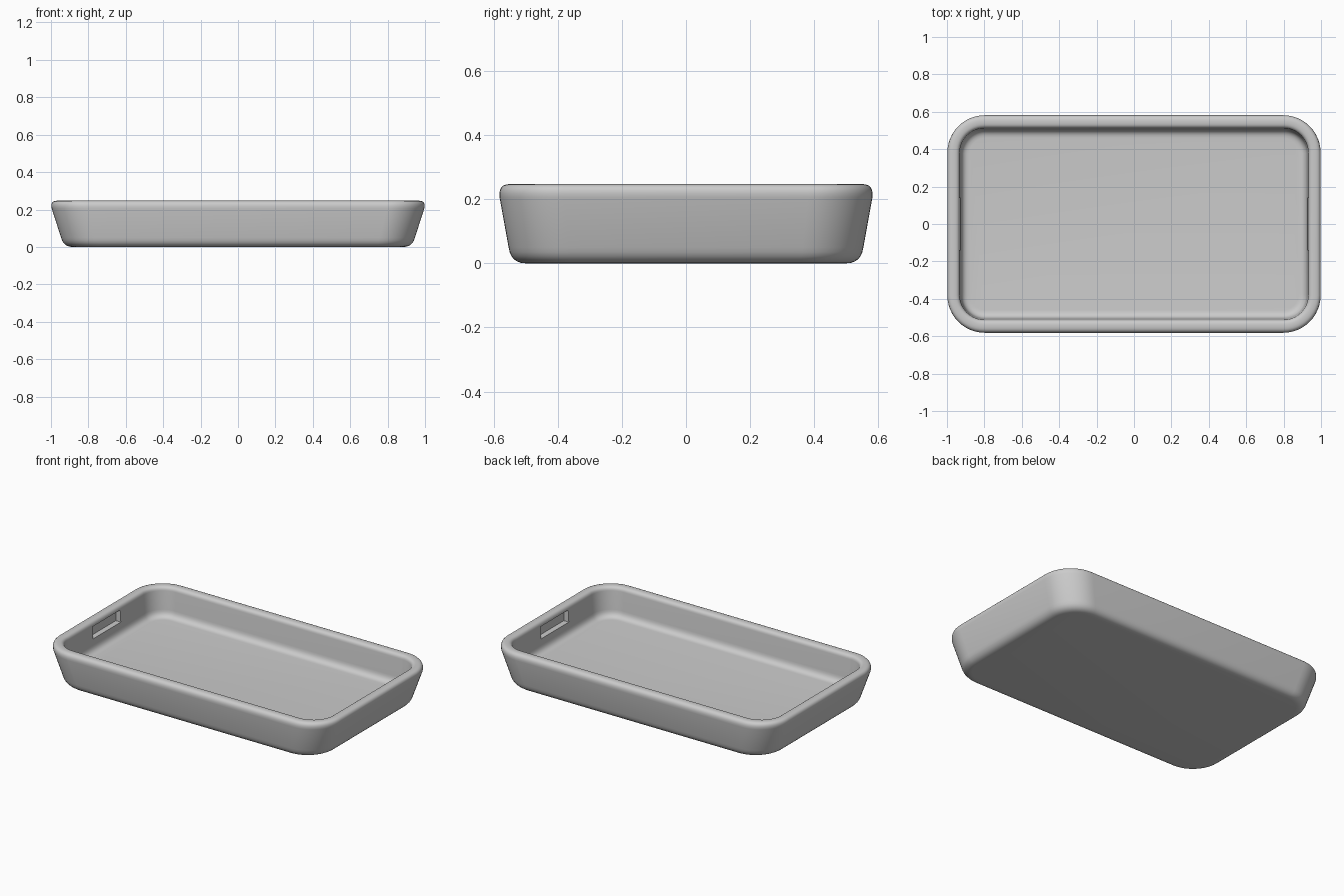
import bpy, bmesh
from math import sin, cos, pi, radians

if "Cube" in bpy.data.objects:
    bpy.data.objects.remove(bpy.data.objects["Cube"])

CORNER_STEPS = 12


def rounded_rect(hx, hy, r, z):
    """Points of a rounded rectangle, counter-clockwise."""
    pts = []
    for i, (sx, sy) in enumerate([(1, 1), (-1, 1), (-1, -1), (1, -1)]):
        for k in range(CORNER_STEPS + 1):
            a = (i + k / CORNER_STEPS) * pi / 2
            pts.append((sx * (hx - r) + r * cos(a), sy * (hy - r) + r * sin(a), z))
    return pts


def fillet(p0, p1, p2, n=6):
    """Quadratic blend between two points of the wall section."""
    return [tuple((1 - t) ** 2 * a + 2 * t * (1 - t) * b + t * t * c
                  for a, b, c in zip(p0, p1, p2))
            for t in (i / n for i in range(n + 1))]


# Wall section as (half x, half y, corner radius, z), from underside to inner floor
section = (
    fillet((0.885, 0.500, 0.150, 0.0), (0.933, 0.546, 0.185, 0.0), (0.946, 0.553, 0.19, 0.050))
    + fillet((0.996, 0.581, 0.200, 0.205), (1.005, 0.586, 0.203, 0.247), (0.968, 0.550, 0.168, 0.247))
    + fillet((0.960, 0.542, 0.160, 0.247), (0.934, 0.514, 0.134, 0.247), (0.932, 0.512, 0.132, 0.222))
    + fillet((0.925, 0.505, 0.126, 0.105), (0.922, 0.502, 0.123, 0.060), (0.880, 0.460, 0.085, 0.060))
)

# Tray body
bm = bmesh.new()
rings = [[bm.verts.new(p) for p in rounded_rect(*s)] for s in section]
for low, high in zip(rings, rings[1:]):
    for i in range(len(low)):
        j = (i + 1) % len(low)
        bm.faces.new((low[i], low[j], high[j], high[i]))
bm.faces.new(rings[0][::-1])
bm.faces.new(rings[-1])
bmesh.ops.recalc_face_normals(bm, faces=bm.faces)
mesh = bpy.data.meshes.new("tray")
bm.to_mesh(mesh)
bm.free()
tray = bpy.data.objects.new("tray", mesh)
bpy.context.collection.objects.link(tray)
bpy.context.view_layer.objects.active = tray
tray.select_set(True)

# Finger slots recessed into both short inner walls
for name, side in (("left_slot_cutter", -1), ("right_slot_cutter", 1)):
    bpy.ops.mesh.primitive_cube_add(size=1, location=(side * 0.93, 0, 0.178))
    cutter = bpy.context.object
    cutter.name = name
    cutter.scale = (0.065, 0.28, 0.076)
    cutter.hide_render = True
    cutter.hide_set(True)
    mod = tray.modifiers.new(name, 'BOOLEAN')
    mod.operation = 'DIFFERENCE'
    mod.solver = 'EXACT'
    mod.object = cutter
    bpy.ops.object.select_all(action='DESELECT')
    tray.select_set(True)
    bpy.context.view_layer.objects.active = tray
    bpy.ops.object.modifier_apply(modifier=name)
    bpy.data.objects.remove(cutter)

bpy.ops.object.shade_smooth_by_angle(angle=radians(35))
